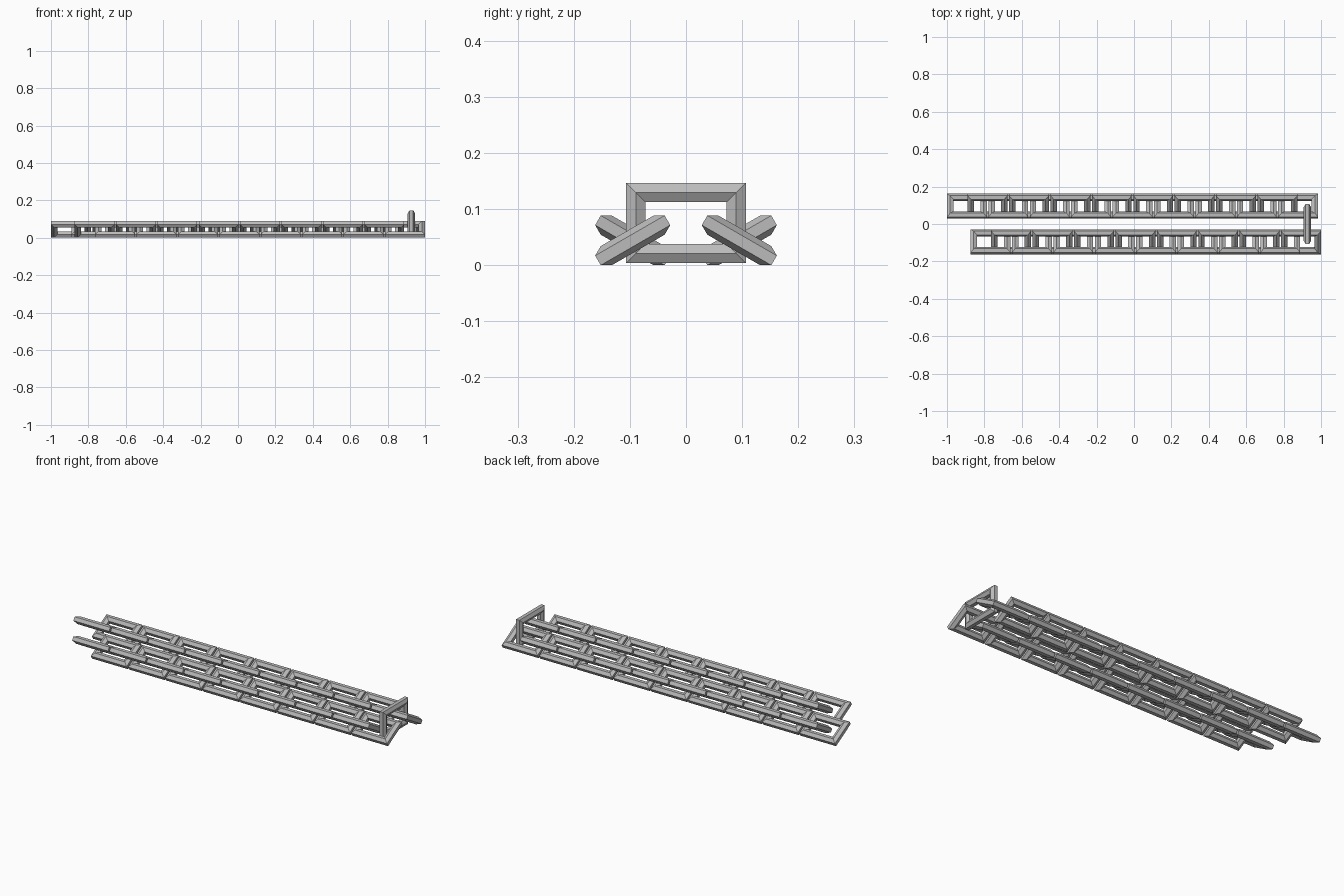
import bpy, bmesh
from math import sin, cos, radians

cube = bpy.data.objects.get("Cube")
if cube:
    bpy.data.objects.remove(cube)

LENGTH, WIDTH, RADIUS = 0.213, 0.143, 0.0197   # outer link size, bar radius
PITCH, TILT = 0.1107, radians(30)
INSET = RADIUS * cos(radians(30))

# Plain grey metal
steel = bpy.data.materials.new("grey_steel")
steel.use_nodes = True
color = (0.5, 0.5, 0.5, 1)
steel.diffuse_color = color
steel.node_tree.nodes["Principled BSDF"].inputs["Base Color"].default_value = color


def link_mesh():
    """Rectangular chain link: a hexagonal bar with mitred corners."""
    bm = bmesh.new()
    rings = []
    for sx, sy in ((1, 1), (-1, 1), (-1, -1), (1, -1)):
        ring = []
        for k in range(6):
            a = RADIUS * sin(radians(60 * k))
            b = RADIUS * cos(radians(60 * k))
            ring.append(bm.verts.new((sx * (LENGTH / 2 - INSET + a),
                                      sy * (WIDTH / 2 - INSET + a), b)))
        rings.append(ring)
    for i in range(4):
        p, q = rings[i], rings[(i + 1) % 4]
        for k in range(6):
            j = (k + 1) % 6
            bm.faces.new((p[k], p[j], q[j], q[k]))
    bmesh.ops.recalc_face_normals(bm, faces=bm.faces)
    mesh = bpy.data.meshes.new("chain_link")
    bm.to_mesh(mesh)
    bm.free()
    mesh.materials.append(steel)
    return mesh


mesh = link_mesh()


def add_link(name, location, rotation):
    ob = bpy.data.objects.new(name, mesh)
    ob.location = location
    ob.rotation_euler = rotation
    bpy.context.collection.objects.link(ob)


# Two strands of links tilted alternately; both end with the inner side high
for name, side, start, count in (("back_strand_link", 1, -1.0, 17),
                                 ("front_strand_link", -1, -0.874, 16)):
    for i in range(count):
        inner_high = (count - 1 - i) % 2 == 0
        tilt = side * (-TILT if inner_high else TILT)
        add_link(f"{name}_{i + 1}",
                 (start + LENGTH / 2 + i * PITCH, side * 0.095, 0.0443),
                 (tilt, 0, 0))

# Upright link joining the two strands
add_link("joining_link", (0.927, 0, 0.0755), (radians(90), 0, radians(90)))
